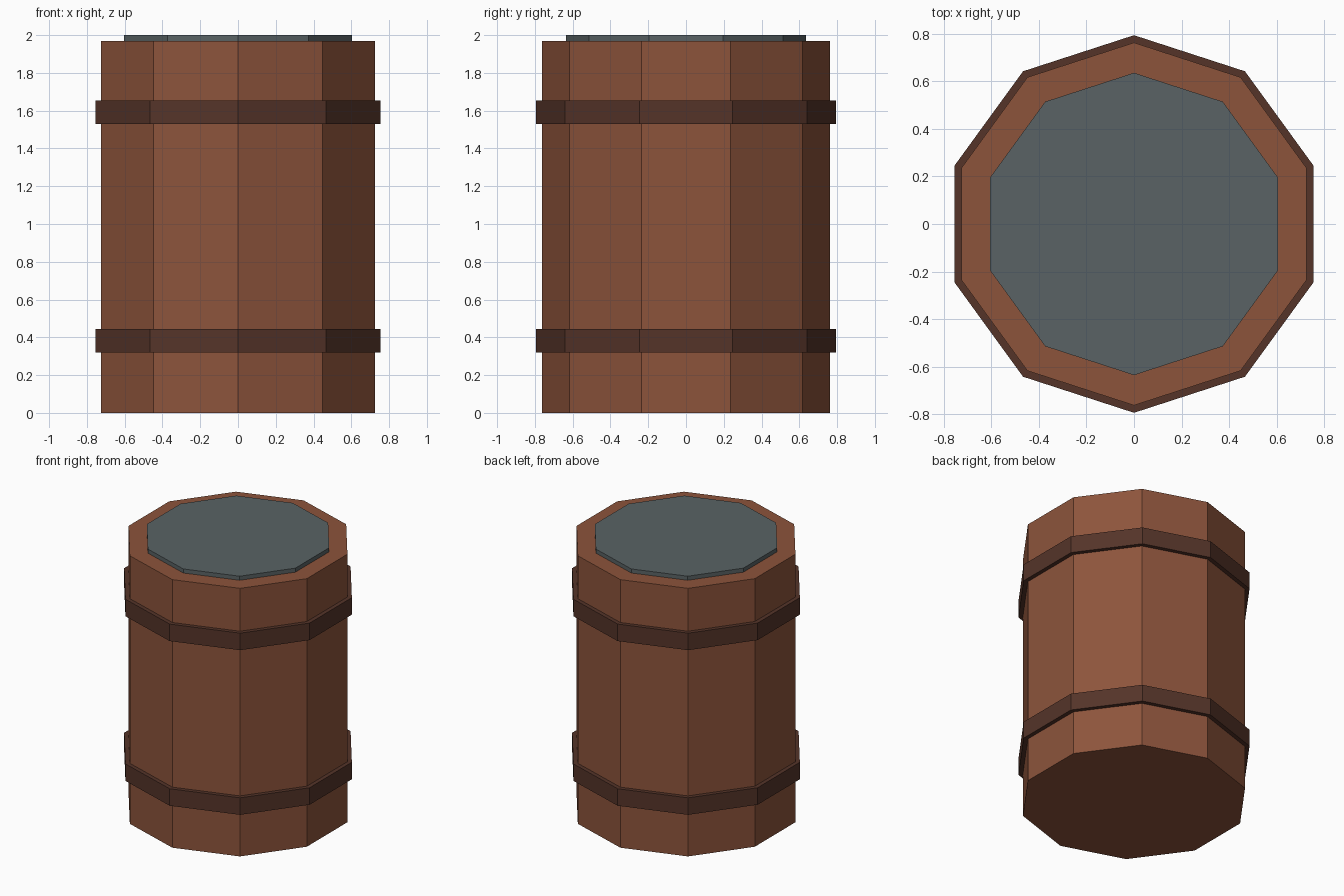
import bpy
import bmesh
from math import cos, sin, pi

SIDES = 10

cube = bpy.data.objects.get("Cube")
if cube:
    bpy.data.objects.remove(cube, do_unlink=True)


def material(name, r, g, b):
    mat = bpy.data.materials.new(name)
    mat.use_nodes = True
    mat.diffuse_color = (r, g, b, 1)
    mat.node_tree.nodes["Principled BSDF"].inputs["Base Color"].default_value = (r, g, b, 1)
    return mat


wood = material("warm brown wood", 0.265, 0.088, 0.044)
hoop = material("dark brown hoop", 0.09, 0.034, 0.022)
slate = material("slate grey lid", 0.10, 0.123, 0.128)


def prism(name, radius, bottom, top, mat, inner=None):
    """Ten-sided prism with a corner at the front; a ring if inner is given."""
    bm = bmesh.new()

    def loop(r, z):
        angles = [-pi / 2 + 2 * pi * i / SIDES for i in range(SIDES)]
        return [bm.verts.new((r * cos(a), r * sin(a), z)) for a in angles]

    def bridge(a, b):
        for i in range(SIDES):
            j = (i + 1) % SIDES
            bm.faces.new((a[i], a[j], b[j], b[i]))

    low, high = loop(radius, bottom), loop(radius, top)
    bridge(low, high)
    if inner is None:
        bm.faces.new(low)
        bm.faces.new(high)
    else:
        inner_low, inner_high = loop(inner, bottom), loop(inner, top)
        bridge(high, inner_high)
        bridge(inner_high, inner_low)
        bridge(inner_low, low)
    bmesh.ops.recalc_face_normals(bm, faces=bm.faces)
    mesh = bpy.data.meshes.new(name)
    bm.to_mesh(mesh)
    bm.free()
    mesh.materials.append(mat)
    obj = bpy.data.objects.new(name, mesh)
    bpy.context.collection.objects.link(obj)
    return obj


# Wooden body
prism("barrel_body", 0.762, 0, 1.97, wood)

# Lid standing slightly proud of the rim
prism("lid", 0.635, 1.95, 2.0, slate)

# Two hoops around the body
for name, z in (("lower_hoop", 0.32), ("upper_hoop", 1.53)):
    prism(name, 0.793, z, z + 0.125, hoop, inner=0.755)
